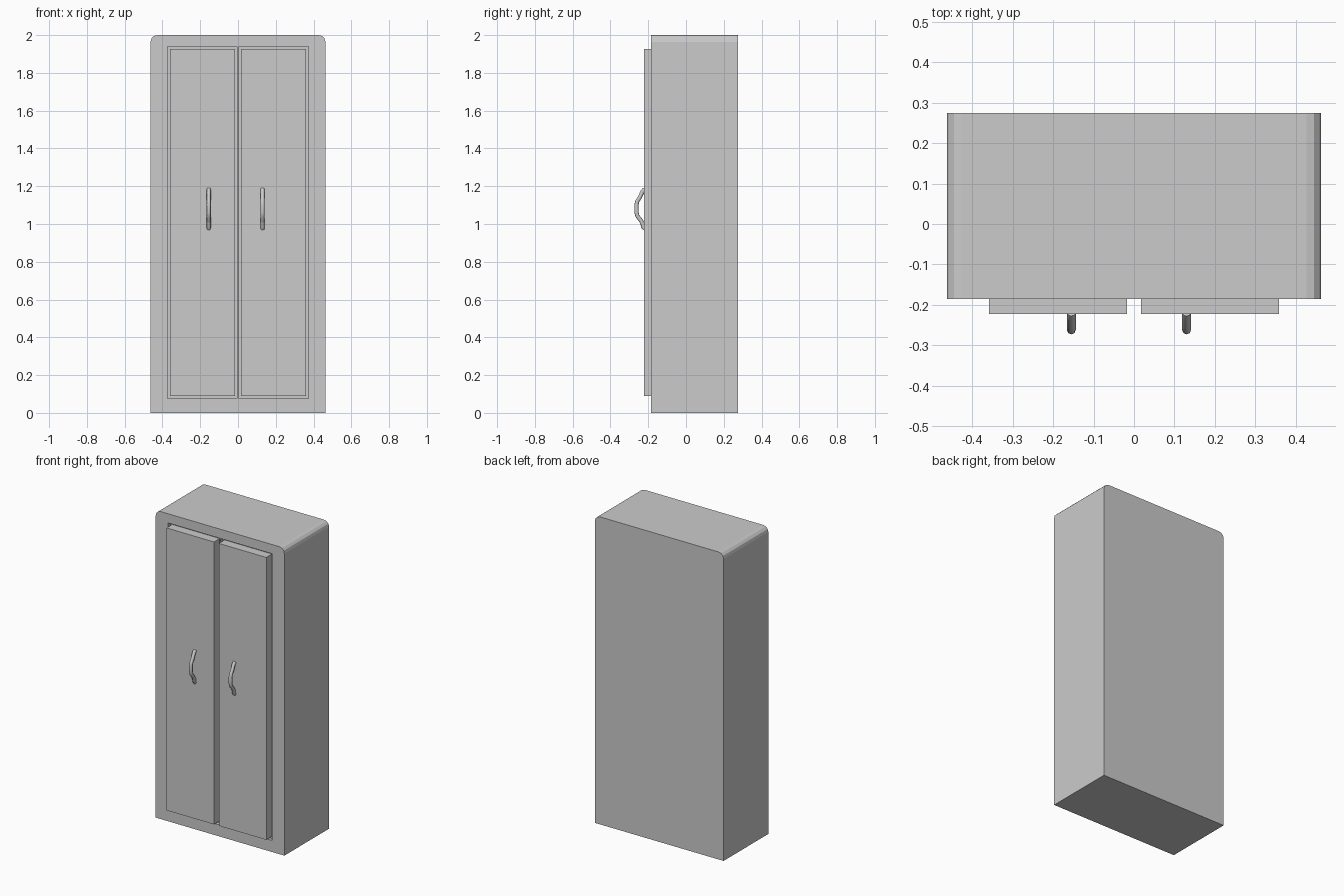
import bpy, bmesh, math
from mathutils import Matrix, Vector

if "Cube" in bpy.data.objects:
    bpy.data.objects.remove(bpy.data.objects["Cube"])

FRONT, BACK = -0.185, 0.275
RECESS = 0.022


def box(name, lo, hi, round_top=0.0):
    """Box between two corners, optionally rounding its top side edges."""
    lo, hi = Vector(lo), Vector(hi)
    bm = bmesh.new()
    m = Matrix.Translation((lo + hi) / 2) @ Matrix.Diagonal((*(hi - lo), 1))
    bmesh.ops.create_cube(bm, size=1, matrix=m)
    if round_top:
        edges = [e for e in bm.edges
                 if all(v.co.z > hi.z - 1e-4 for v in e.verts)
                 and abs(e.verts[0].co.x - e.verts[1].co.x) < 1e-4]
        bmesh.ops.bevel(bm, geom=edges, offset=round_top, segments=3,
                        profile=0.5, affect='EDGES')
    bmesh.ops.recalc_face_normals(bm, faces=bm.faces)
    me = bpy.data.meshes.new(name)
    bm.to_mesh(me)
    bm.free()
    ob = bpy.data.objects.new(name, me)
    bpy.context.collection.objects.link(ob)
    return ob


def handle(name, x):
    """Bent tube pull handle with its ends on the door."""
    path = [(-0.219, 1.185), (-0.231, 1.170), (-0.243, 1.143), (-0.257, 1.122),
            (-0.262, 1.105), (-0.262, 1.060), (-0.257, 1.042),
            (-0.240, 1.020), (-0.231, 1.005), (-0.227, 0.985), (-0.219, 0.975)]
    cu = bpy.data.curves.new(name, 'CURVE')
    cu.dimensions = '3D'
    cu.bevel_depth = 0.011
    cu.bevel_resolution = 2
    cu.use_fill_caps = True
    sp = cu.splines.new('POLY')
    sp.points.add(len(path) - 1)
    for p, (y, z) in zip(sp.points, path):
        p.co = (x, y, z, 1)
    ob = bpy.data.objects.new(name, cu)
    bpy.context.collection.objects.link(ob)
    bpy.ops.object.select_all(action='DESELECT')
    ob.select_set(True)
    bpy.context.view_layer.objects.active = ob
    bpy.ops.object.convert(target='MESH')
    bpy.ops.object.shade_smooth_by_angle(angle=math.radians(50))


# cabinet body with rounded top corners
body = box("cabinet_body", (-0.463, FRONT, 0), (0.463, BACK, 2), 0.036)

for side, s in (("left", -1), ("right", 1)):
    # shallow door recess cut into the front
    x0, x1 = sorted((s * 0.004, s * 0.373))
    cut = box(side + "_recess_cutter", (x0, FRONT - 0.1, 0.075),
              (x1, FRONT + RECESS, 1.94))
    cut.hide_render = True
    cut.hide_viewport = True
    cut.display_type = 'WIRE'
    mod = body.modifiers.new(side + "_recess", 'BOOLEAN')
    mod.operation = 'DIFFERENCE'
    mod.solver = 'EXACT'
    mod.object = cut
    # door slab standing proud of the body
    x0, x1 = sorted((s * 0.017, s * 0.359))
    box(side + "_door", (x0, -0.222, 0.089), (x1, FRONT + RECESS, 1.926))

# handles
handle("left_handle", -0.155)
handle("right_handle", 0.13)
